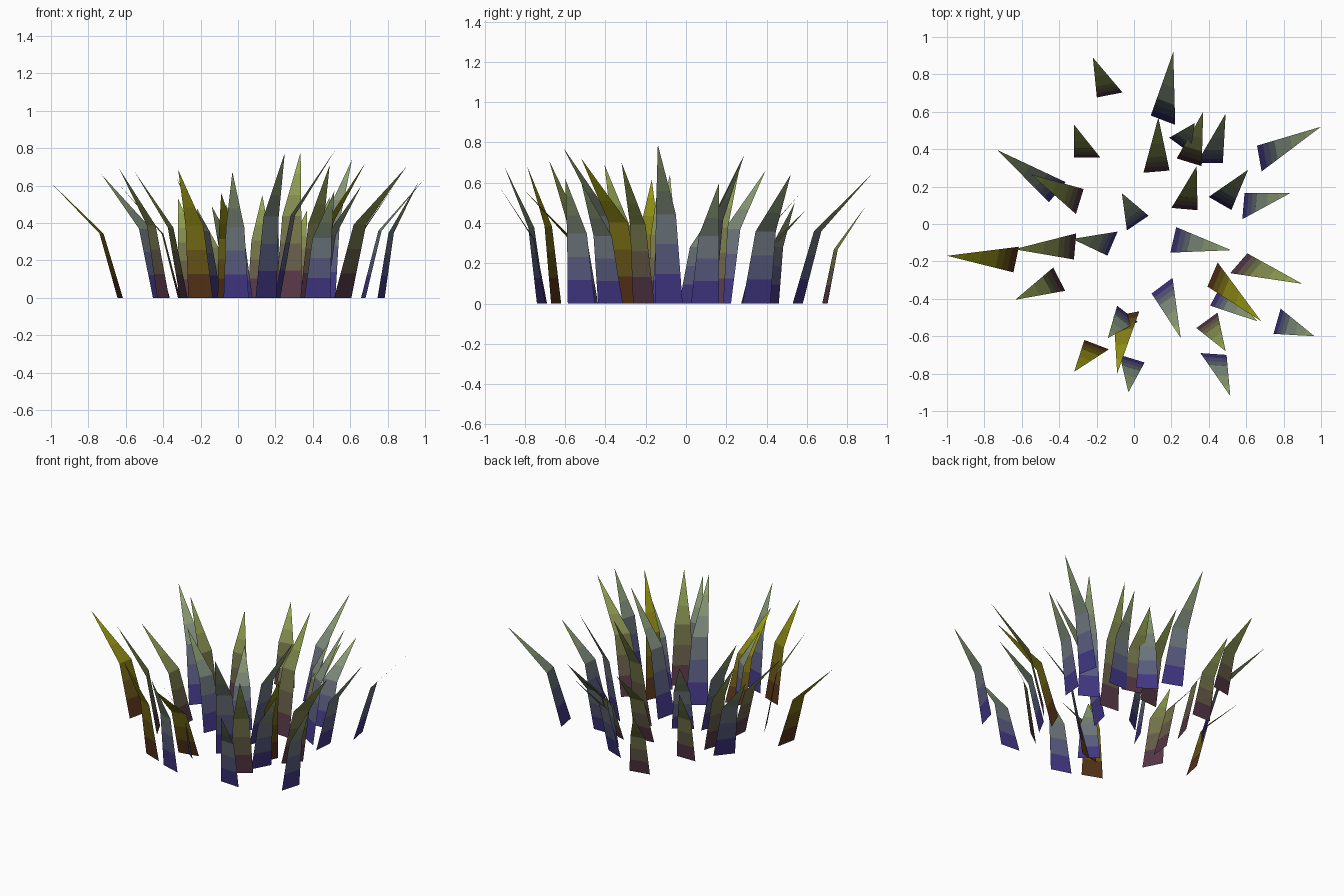
import bpy, bmesh, math
from mathutils import Vector

WIDTH = 0.14      # blade width at the root
BEND = 0.27       # share of the lean and taper reached at the bend
BEND_Z = 0.56     # share of the height reached at the bend
STEPS = 3         # colour bands per straight section

# Each blade: root x, root y, turn of the root edge (degrees), tip x, tip y, tip height
golden = [
    (-0.63, -0.19, 78, -1.00, -0.17, 0.615),
    (0.42, -0.27, 67, 0.68, -0.52, 0.72),
    (-0.04, -0.48, 11, -0.09, -0.80, 0.56),
    (-0.20, -0.645, -21, -0.32, -0.79, 0.685),
]
olive = [
    (-0.25, 0.355, 0, -0.32, 0.53, 0.53),
    (-0.29, 0.12, 73, -0.55, 0.265, 0.67),
    (-0.315, -0.12, 85, -0.64, -0.135, 0.61),
    (-0.40, -0.295, -63, -0.635, -0.405, 0.69),
    (0.12, 0.28, 5, 0.13, 0.57, 0.55),
    (0.27, 0.08, -5, 0.335, 0.31, 0.78),
    (0.295, 0.33, -17, 0.37, 0.60, 0.47),
    (0.56, -0.21, 49, 0.90, -0.32, 0.70),
    (0.39, -0.515, 36, 0.49, -0.68, 0.71),
    (-0.13, 0.69, 11, -0.22, 0.89, 0.48),
]
sage = [
    (0.155, 0.555, -21, 0.21, 0.92, 0.64),
    (-0.41, 0.17, 50, -0.73, 0.395, 0.66),
    (-0.115, -0.105, 67, -0.33, -0.08, 0.64),
    (0.02, 0.005, 34, -0.065, 0.165, 0.50),
    (0.405, 0.325, 0, 0.49, 0.59, 0.54),
    (0.245, 0.42, -36, 0.325, 0.54, 0.50),
    (0.67, 0.35, -80, 1.00, 0.52, 0.64),
    (0.46, 0.11, -30, 0.61, 0.29, 0.74),
    (0.585, 0.095, 85, 0.835, 0.165, 0.60),
    (0.21, -0.085, 77, 0.52, -0.14, 0.79),
    (0.44, -0.375, 62, 0.66, -0.52, 0.60),
    (0.765, -0.52, 74, 0.965, -0.60, 0.62),
    (0.425, -0.695, -4, 0.515, -0.92, 0.57),
    (0.15, -0.33, 37, 0.25, -0.61, 0.775),
    (-0.01, -0.72, -17, -0.03, -0.90, 0.675),
    (-0.035, -0.48, -38, -0.14, -0.61, 0.49),
]


def blade(bm, x, y, turn, tx, ty, h):
    """Tapered blade: straight lower section, then a pointed section leaning out."""
    root, tip = Vector((x, y, 0)), Vector((tx, ty, h))
    bend = root.lerp(tip, BEND)
    bend.z = BEND_Z * h
    a = math.radians(turn)
    side = Vector((math.cos(a), math.sin(a), 0)) * WIDTH / 2
    if side.cross(tip - root).z < 0:      # keep the upper side facing up
        side = -side
    rows = []
    for i in range(2 * STEPS):
        s = i / STEPS
        if s < 1:
            c, w = root.lerp(bend, s), 1 - BEND * s
        else:
            c, w = bend.lerp(tip, s - 1), (1 - BEND) * (2 - s)
        rows.append((bm.verts.new(c - side * w), bm.verts.new(c + side * w)))
    for i in range(len(rows) - 1):
        (l0, r0), (l1, r1) = rows[i], rows[i + 1]
        bm.faces.new((l0, r0, r1, l1)).material_index = i
    end = bm.verts.new(tip)
    bm.faces.new((rows[-1][0], rows[-1][1], end)).material_index = len(rows) - 1


def tuft(name, blades, low, high):
    """All blades of one colour, shaded from root to tip in bands."""
    mesh = bpy.data.meshes.new(name)
    for i in range(2 * STEPS):
        t = (i + 0.5) / (2 * STEPS)
        mat = bpy.data.materials.new(f"{name}_band_{i}")
        mat.diffuse_color = (*Vector(low).lerp(Vector(high), t), 1)
        mesh.materials.append(mat)
    bm = bmesh.new()
    for b in blades:
        blade(bm, *b)
    bm.to_mesh(mesh)
    bm.free()
    bpy.context.collection.objects.link(bpy.data.objects.new(name, mesh))


tuft("golden_blades", golden, (0.07, 0.003, 0.01), (0.34, 0.36, 0.004))
tuft("olive_blades", olive, (0.07, 0.004, 0.06), (0.32, 0.42, 0.08))
tuft("sage_blades", sage, (0.03, 0.004, 0.24), (0.32, 0.42, 0.15))
